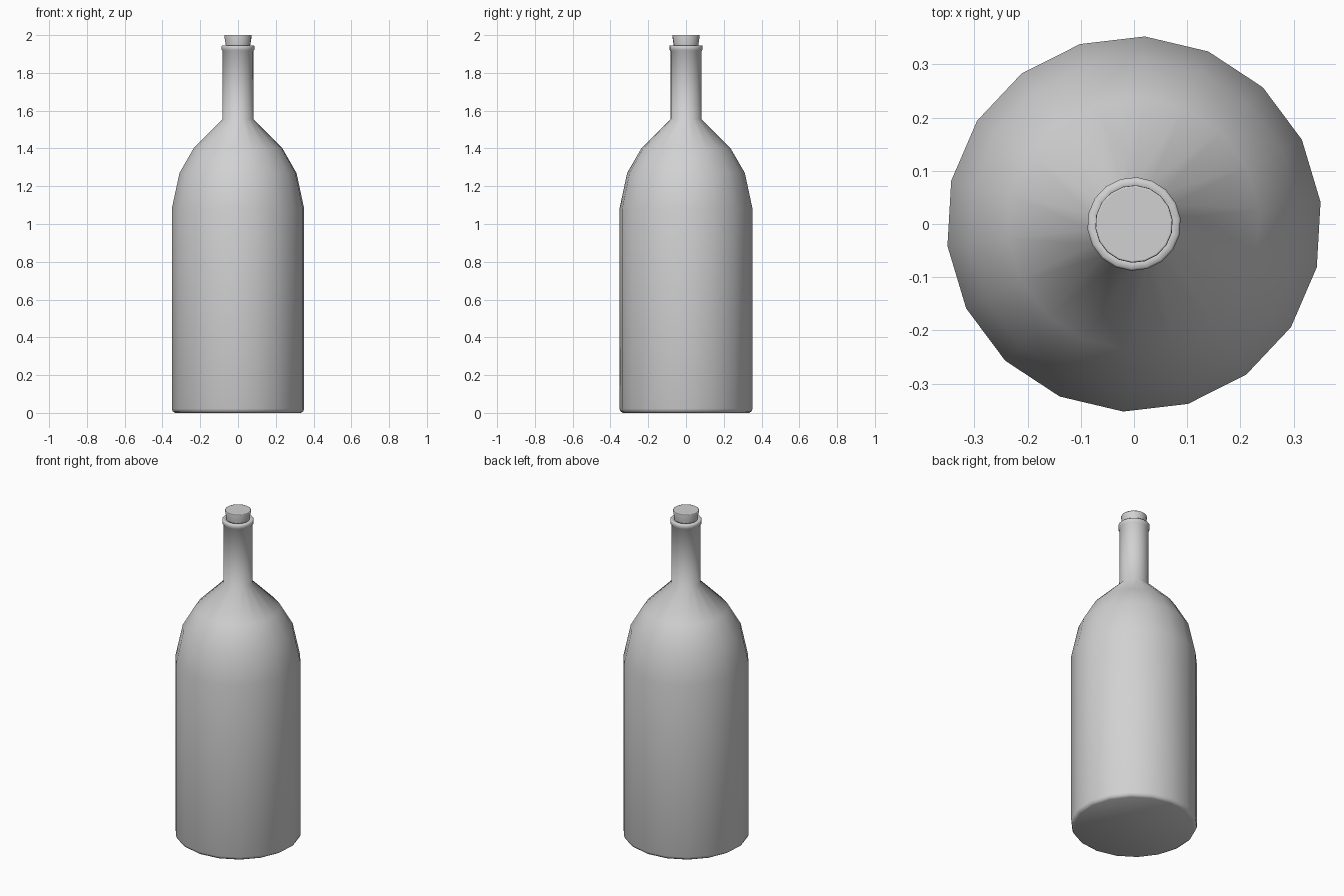
import bpy
import bmesh
from math import cos, sin, pi, radians

SIDES = 18
TURN = radians(6.7)

cube = bpy.data.objects.get("Cube")
if cube:
    bpy.data.objects.remove(cube, do_unlink=True)

# Single grey material
grey = bpy.data.materials.new("plain grey")
grey.use_nodes = True
colour = (0.64, 0.64, 0.64, 1)
grey.diffuse_color = colour
shader = next(n for n in grey.node_tree.nodes if n.type == 'BSDF_PRINCIPLED')
shader.inputs["Base Color"].default_value = colour
shader.inputs["Roughness"].default_value = 0.6


def lathe(name, profile, cap_top):
    """Turn a (radius, height) profile around z, closing the lower end."""
    bm = bmesh.new()
    rings = []
    for r, z in profile:
        angles = [TURN + 2 * pi * i / SIDES for i in range(SIDES)]
        rings.append([bm.verts.new((r * cos(a), r * sin(a), z)) for a in angles])
    for low, high in zip(rings, rings[1:]):
        for i in range(SIDES):
            j = (i + 1) % SIDES
            bm.faces.new((low[i], low[j], high[j], high[i]))
    bm.faces.new(rings[0][::-1])
    if cap_top:
        bm.faces.new(rings[-1])
    for face in bm.faces:
        face.smooth = True
    mesh = bpy.data.meshes.new(name)
    bm.to_mesh(mesh)
    bm.free()
    mesh.materials.append(grey)
    obj = bpy.data.objects.new(name, mesh)
    bpy.context.collection.objects.link(obj)
    return obj


# Bottle: rounded foot, straight body, shoulder, neck, lip and mouth
lathe("bottle", [
    (0.335, 0), (0.348, 0.008), (0.353, 0.022), (0.353, 1.08),
    (0.312, 1.27), (0.237, 1.4), (0.083, 1.555),
    (0.082, 1.915), (0.088, 1.922), (0.088, 1.942),
    (0.084, 1.946), (0.066, 1.946), (0.064, 1.9),
], cap_top=False)

# Tapered stopper pushed into the mouth
lathe("stopper", [
    (0.06, 1.88), (0.065, 1.946), (0.073, 1.995), (0.072, 2), (0.069, 2),
], cap_top=True)
